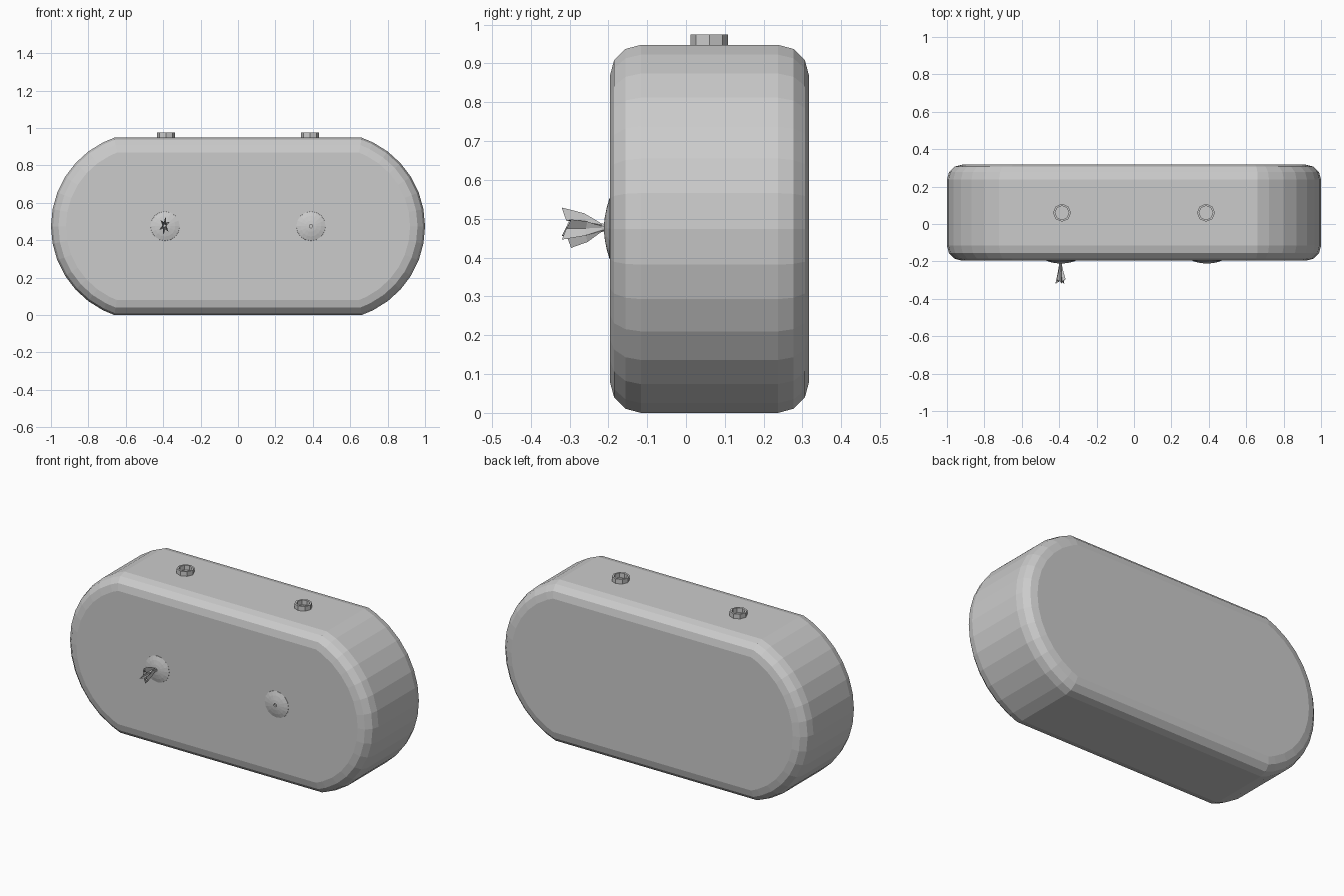
import bpy, bmesh
from math import sin, cos, asin, pi, sqrt, radians

if "Cube" in bpy.data.objects:
    bpy.data.objects.remove(bpy.data.objects["Cube"])


def loft(name, rings, cap_start=False, cap_end=False, closed=False):
    """Skin a list of equal-length point rings into one mesh object."""
    bm = bmesh.new()
    rows = [[bm.verts.new(p) for p in ring] for ring in rings]
    n = len(rows[0])
    pairs = list(zip(rows, rows[1:]))
    if closed:
        pairs.append((rows[-1], rows[0]))
    for a, b in pairs:
        for i in range(n):
            j = (i + 1) % n
            bm.faces.new((a[i], a[j], b[j], b[i]))
    if cap_start:
        bm.faces.new(rows[0])
    if cap_end:
        bm.faces.new(rows[-1])
    bmesh.ops.recalc_face_normals(bm, faces=bm.faces)
    mesh = bpy.data.meshes.new(name)
    bm.to_mesh(mesh)
    bm.free()
    obj = bpy.data.objects.new(name, mesh)
    bpy.context.collection.objects.link(obj)
    return obj


# Body: pill outline, inset step by step for the rounded rims
H, R = 0.474, 0.501
CX = 1 - R
Y0, Y1 = -0.196, 0.317
BEVEL = 0.08


def outline(y, inset):
    r, h = R - inset, H - inset
    end = asin(h / r)
    angles = [radians(10.6) * k for k in range(7)] + [end]
    quarter = [(CX + r * cos(a), r * sin(a)) for a in angles]
    upper = quarter + [(-x, z) for x, z in reversed(quarter)]
    lower = [(-x, -z) for x, z in upper[1:-1]]
    return [(x, y, H + z) for x, z in upper + lower]


steps = [(BEVEL * (1 - sin(t)), BEVEL * (1 - cos(t)))
         for t in (k * pi / 6 for k in range(4))]
rings = [outline(Y0 + d, i) for i, d in steps]
rings += [outline(Y1 - d, i) for i, d in reversed(steps)]
loft("body", rings, cap_start=True, cap_end=True)


def circle(n, r, place):
    return [place(r * cos(2 * pi * k / n), r * sin(2 * pi * k / n)) for k in range(n)]


for side, s in (("left", -1), ("right", 1)):
    # Shallow front domes with a small hole in the middle
    profile = [(0.08, -0.004), (0.078, 0.001), (0.055, 0.008), (0.03, 0.013),
               (0.012, 0.015), (0.009, 0.015), (0.009, 0.004)]
    loft(side + "_front_dome",
         [circle(16, r, lambda a, b, d=d: (s * 0.39 + a, Y0 - d, 0.475 + b))
          for r, d in profile], cap_end=True)
    # Hollow octagonal collars on top
    profile = [(0.048, 0.935), (0.048, 0.975), (0.037, 0.975), (0.037, 0.935)]
    loft(side + "_top_collar",
         [circle(8, r, lambda a, b, z=z: (s * 0.385 + a, 0.06 + b, z))
          for r, z in profile], closed=True)

# Crumpled tuft pulled out of the left dome: pleated, flaring rings
tuft = []
for y, rx, rz, fold, jag in ((-0.200, 0.008, 0.008, 0.0, 0.0),
                             (-0.218, 0.008, 0.011, 0.2, 0.0),
                             (-0.258, 0.015, 0.037, 0.5, 0.004),
                             (-0.308, 0.028, 0.052, 0.6, 0.012)):
    ring = []
    for k in range(12):
        a = pi / 2 + 2 * pi * k / 12
        m = 1 - fold * (k % 2)
        dx, dz = rx * m * cos(a), rz * m * sin(a)
        ring.append((-0.393 + dx + 0.12 * dz, y - jag * cos(3 * a + pi / 2),
                     0.477 + dz - 0.2 * dx))
    tuft.append(ring)
loft("tuft", tuft, cap_start=True)
